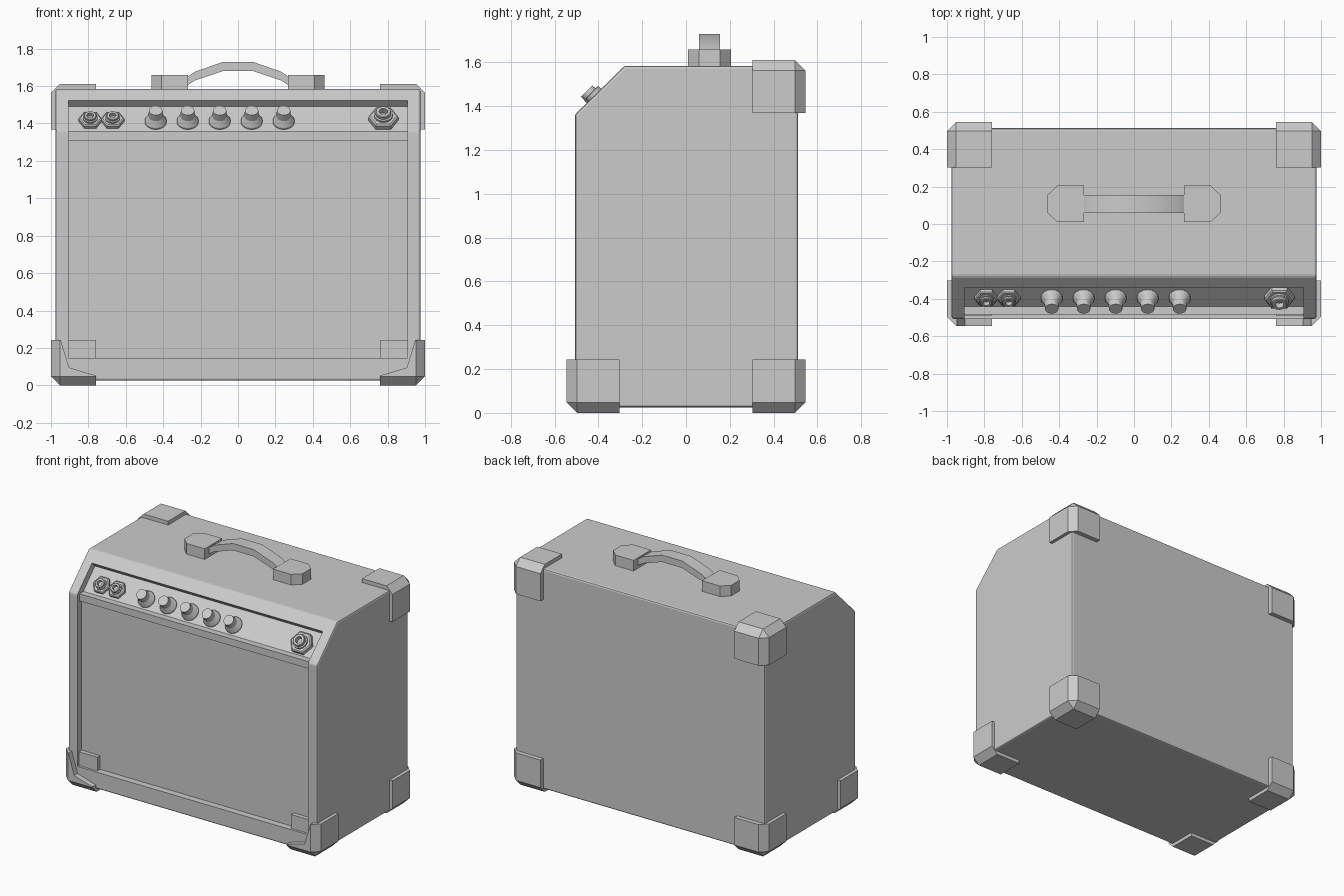
import bpy, bmesh, math
from mathutils import Matrix, Vector

if "Cube" in bpy.data.objects:
    bpy.data.objects.remove(bpy.data.objects["Cube"])


def finish(name, bm):
    bmesh.ops.recalc_face_normals(bm, faces=bm.faces)
    me = bpy.data.meshes.new(name)
    bm.to_mesh(me)
    bm.free()
    ob = bpy.data.objects.new(name, me)
    bpy.context.collection.objects.link(ob)
    return ob


def prism(name, pts, lo, hi, to3d):
    """Extrude a 2D outline between lo and hi; to3d maps (a, b, depth) to a point."""
    bm = bmesh.new()
    rings = [[bm.verts.new(to3d(a, b, d)) for a, b in pts] for d in (lo, hi)]
    n = len(pts)
    for r in rings:
        bm.faces.new(r)
    for i in range(n):
        j = (i + 1) % n
        bm.faces.new((rings[0][i], rings[0][j], rings[1][j], rings[1][i]))
    return finish(name, bm)


def bake(ob):
    dg = bpy.context.evaluated_depsgraph_get()
    me = bpy.data.meshes.new_from_object(ob.evaluated_get(dg))
    ob.modifiers.clear()
    ob.data = me


def cut(ob, cutter):
    m = ob.modifiers.new("cut", 'BOOLEAN')
    m.operation, m.solver, m.object = 'DIFFERENCE', 'EXACT', cutter
    cutter.hide_render = True
    bake(ob)
    bpy.data.objects.remove(cutter)


def smooth(ob, deg):
    bpy.ops.object.select_all(action='DESELECT')
    ob.select_set(True)
    bpy.context.view_layer.objects.active = ob
    bpy.ops.object.shade_smooth_by_angle(angle=math.radians(deg))


def along_x(y, z, x):
    return (x, y, z)


def along_y(x, z, y):
    return (x, y, z)


def along_z(x, y, z):
    return (x, y, z)


# cabinet: side profile with a sloped control edge, softly bevelled
cabinet = prism("cabinet", [(-.507, .025), (.512, .025), (.512, 1.585),
                            (-.28, 1.585), (-.507, 1.363)], -.976, .976, along_x)
bev = cabinet.modifiers.new("bevel", 'BEVEL')
bev.width, bev.segments = .012, 2
bake(cabinet)

# recess for grille, sill and sloped control panel
recess = prism("recess_cutter", [(-.6, .145), (-.46, .145), (-.46, 1.31), (-.485, 1.31),
                                 (-.485, 1.36), (-.44, 1.36), (-.31, 1.49),
                                 (-.42, 1.60), (-.6, 1.60)], -.905, .905, along_x)
cut(cabinet, recess)


# corner guards: boxes with the three outer edges chamfered
def corner(name, sx, sy, top):
    lo = Vector((.76, .303, 0))
    hi = Vector((1, .545, .243))
    bm = bmesh.new()
    bmesh.ops.create_cube(bm, size=1)
    for v in bm.verts:
        v.co = Vector([lo[i] if v.co[i] < 0 else hi[i] for i in range(3)])
    # z = 0 is the outer side here; the top guards are flipped afterwards
    outer = [(0, 1.0), (1, .545), (2, 0.0)]
    edges = [e for e in bm.edges
             if sum(all(abs(v.co[a] - c) < 1e-5 for v in e.verts) for a, c in outer) == 2]
    bmesh.ops.bevel(bm, geom=edges, offset=.048, segments=1, affect='EDGES')
    for v in bm.verts:
        v.co = (v.co.x * sx, v.co.y * sy, 1.612 - v.co.z if top else v.co.z)
    return finish(name, bm)


for sx, side in ((-1, "left"), (1, "right")):
    corner("corner_back_top_" + side, sx, 1, True)
    corner("corner_back_bottom_" + side, sx, 1, False)
    front = corner("corner_front_bottom_" + side, sx, -1, False)
    # the front guards are cut away to an L shape on the front face
    outline = [(.949, .26), (.947, .24), (.903, .095), (.765, .054), (.74, .05), (.74, .26)]
    cut(front, prism("guard_cutter", [(x * sx, z) for x, z in outline], -.6, -.49, along_y))

# handle: two end blocks and an arched strap
for sx, side in ((-1, "left"), (1, "right")):
    block = [(.268, .01), (.41, .01), (.463, .06), (.463, .155), (.41, .205), (.268, .205)]
    prism("handle_end_" + side, [(x * sx, y) for x, y in block], 1.575, 1.66, along_z)
upper = [(.29, 1.65), (.268, 1.651), (.23, 1.677), (.08, 1.729)]
lower = [(.08, 1.68), (.23, 1.63), (.268, 1.605), (.29, 1.60)]
half = upper[::-1] + lower[::-1]
strap = prism("handle_strap", half + [(-x, z) for x, z in half[::-1]], .06, .155, along_y)
smooth(strap, 30)


# turned parts standing on the sloped panel
def turned(name, x, z, stages):
    """stages: list of (sides, [(radius, height), ...]) lathed and stacked."""
    bm = bmesh.new()
    for sides, profile in stages:
        rings = [[bm.verts.new((r * math.cos(2 * math.pi * k / sides),
                                r * math.sin(2 * math.pi * k / sides), h))
                  for k in range(sides)] for r, h in profile]
        bm.faces.new(rings[0])
        bm.faces.new(rings[-1])
        for a, b in zip(rings, rings[1:]):
            for k in range(sides):
                j = (k + 1) % sides
                bm.faces.new((a[k], a[j], b[j], b[k]))
    bm.transform(Matrix.Translation((x, z - 1.80, z)) @ Matrix.Rotation(math.radians(45), 4, 'X'))
    return finish(name, bm)


# control knobs
for i in range(5):
    knob = turned(f"knob_{i + 1}", -.44 + .171 * i, 1.408,
                  [(16, [(.058, -.005), (.058, .012), (.039, .045), (.036, .087)])])
    smooth(knob, 20)


# input sockets and pilot fitting: hex nut with a stepped hollow ring
def socket(name, x, z, r, ring, h):
    turned(name, x, z, [
        (6, [(r, -.005), (r, h * .4), (r * .88, h * .5)]),
        (16, [(ring * 1.2, 0), (ring * 1.2, h * .68), (ring, h * .72), (ring, h * .94),
              (ring * .9, h), (ring * .55, h), (ring * .55, h * .4)])])


socket("input_socket_1", -.79, 1.411, .062, .033, .047)
socket("input_socket_2", -.67, 1.411, .062, .033, .047)
socket("pilot_fitting", .777, 1.416, .08, .042, .068)
